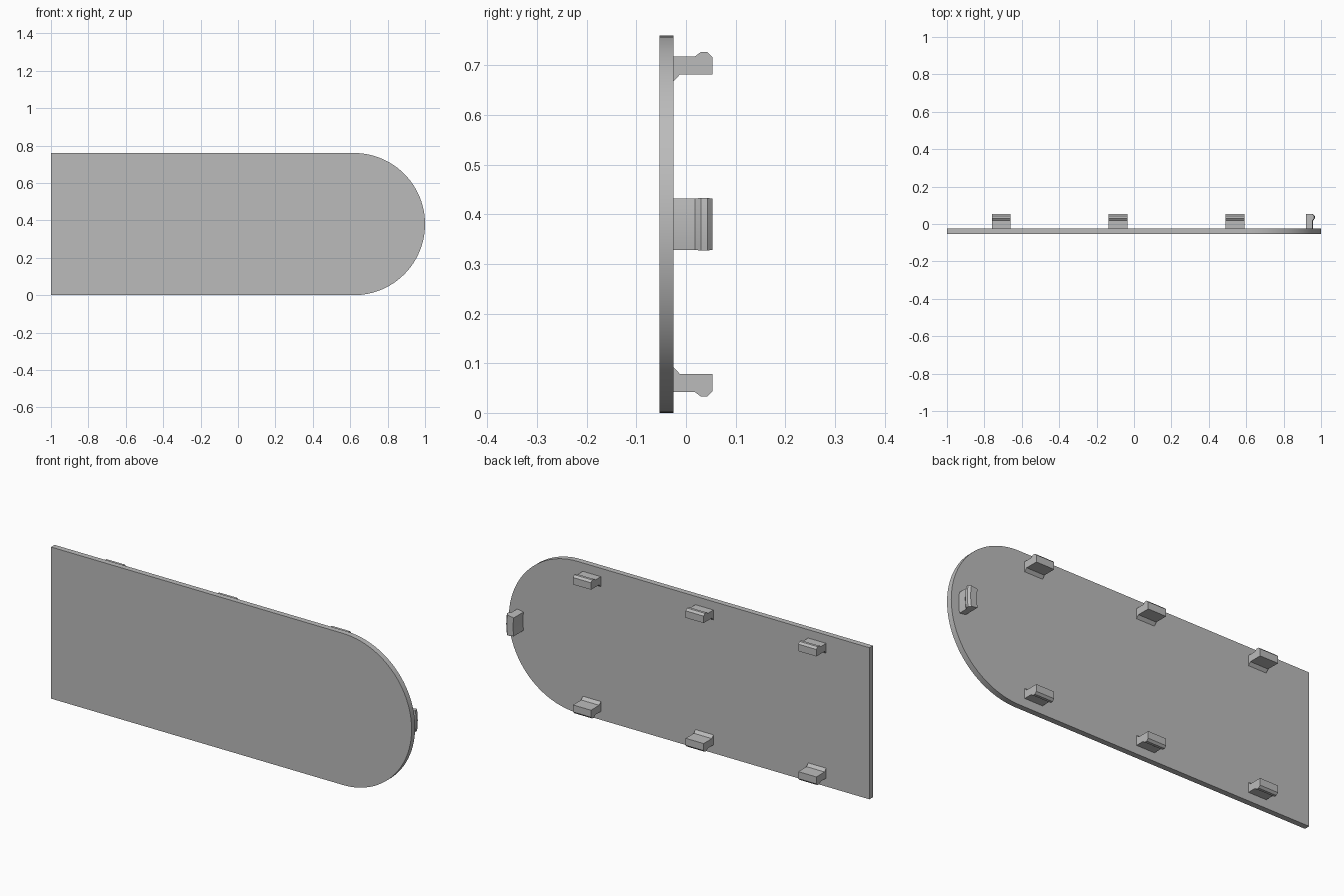
import bpy, bmesh, math
from mathutils import Matrix, Vector

old = bpy.data.objects.get("Cube")
if old:
    bpy.data.objects.remove(old)

LENGTH, HEIGHT = 2.0, 0.76
R = HEIGHT / 2
CX = LENGTH / 2 - R              # centre of the rounded end
FRONT, BACK, TIP = -0.053, -0.025, 0.053

grey = bpy.data.materials.new("plain_grey")
grey.use_nodes = True
colour = (0.5, 0.5, 0.5, 1)
grey.diffuse_color = colour
grey.node_tree.nodes["Principled BSDF"].inputs["Base Color"].default_value = colour


def loft(name, rings, smooth=False):
    """Solid through a list of matching closed rings, capped at both ends."""
    bm = bmesh.new()
    loops = [[bm.verts.new(p) for p in ring] for ring in rings]
    for a, b in zip(loops, loops[1:]):
        for i in range(len(a)):
            j = (i + 1) % len(a)
            bm.faces.new((a[i], a[j], b[j], b[i]))
    bm.faces.new(loops[0])
    bm.faces.new(loops[-1])
    bmesh.ops.recalc_face_normals(bm, faces=bm.faces)
    mesh = bpy.data.meshes.new(name)
    bm.to_mesh(mesh)
    bm.free()
    mesh.materials.append(grey)
    obj = bpy.data.objects.new(name, mesh)
    bpy.context.collection.objects.link(obj)
    if smooth:
        bpy.ops.object.select_all(action="DESELECT")
        obj.select_set(True)
        bpy.context.view_layer.objects.active = obj
        bpy.ops.object.shade_smooth_by_angle(angle=math.radians(30))
    return obj


# Cover plate: square at one end, half round at the other
outline = [(-1, HEIGHT), (-1, 0)]
STEPS = 48
for i in range(STEPS + 1):
    a = math.pi * (i / STEPS - 0.5)
    outline.append((CX + R * math.cos(a), R + R * math.sin(a)))
loft("cover_plate", [[(x, y, z) for x, z in outline] for y in (FRONT, BACK)], True)

# Clip section as (y, distance from the plate's centre line), hook facing out
hook = [(BACK, 0.338), (0.018, 0.338), (0.03, 0.347), (0.043, 0.347),
        (TIP, 0.337), (TIP, 0.302)]
gusset = [(-0.012, 0.302), (BACK, 0.288)]

# Three clips along each long edge
for n, x in enumerate((-0.71, -0.085, 0.54), 1):
    for side, s in (("upper", 1), ("lower", -1)):
        rings = [[(x + dx, y, R + s * d) for y, d in hook + gusset]
                 for dx in (-0.05, 0.05)]
        loft(f"{side}_clip_{n}", rings)

# Clip on the rounded end, swept around the end's centre
rings = []
for i in range(-4, 5):
    turn = Matrix.Rotation(math.radians(8.8) * i / 4, 3, "Y")
    rings.append([turn @ Vector((d, y, 0)) + Vector((CX, 0, R))
                  for y, d in hook + [(BACK, 0.302)]])
loft("end_clip", rings, True)
